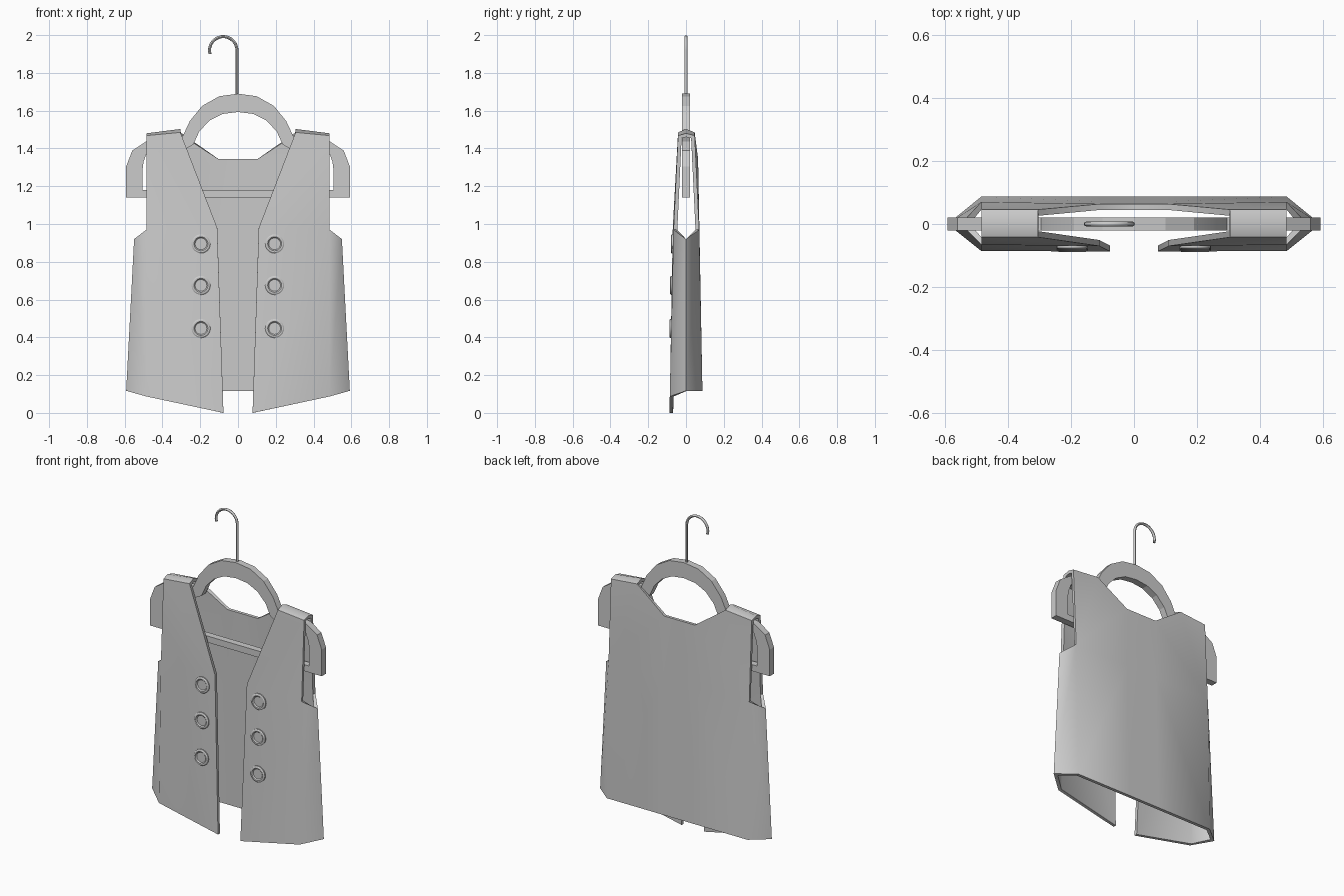
import bpy, bmesh, math
from mathutils import Vector, Matrix

cube = bpy.data.objects.get("Cube")
if cube:
    bpy.data.objects.remove(cube, do_unlink=True)

grey = bpy.data.materials.new("plain grey")
grey.use_nodes = True
grey.diffuse_color = (0.6, 0.6, 0.6, 1)
grey.node_tree.nodes["Principled BSDF"].inputs["Base Color"].default_value = (0.6, 0.6, 0.6, 1)


def add(name, data):
    obj = bpy.data.objects.new(name, data)
    bpy.context.collection.objects.link(obj)
    data.materials.append(grey)
    return obj


def sheet(name, faces, thickness, offset, front_first):
    """Half sheet of named points, mirrored across x and thickened."""
    bm = bmesh.new()
    for f in faces:
        bm.faces.new([bm.verts.new(p) for p in f])
    bmesh.ops.remove_doubles(bm, verts=bm.verts, dist=0.0005)
    bmesh.ops.recalc_face_normals(bm, faces=bm.faces)
    bm.faces.ensure_lookup_table()
    bm.normal_update()
    if front_first and bm.faces[0].normal.y > 0:
        bmesh.ops.reverse_faces(bm, faces=bm.faces)
    mesh = bpy.data.meshes.new(name)
    bm.to_mesh(mesh)
    bm.free()
    obj = add(name, mesh)
    mirror = obj.modifiers.new("mirror", 'MIRROR')
    mirror.use_clip = True
    solid = obj.modifiers.new("thickness", 'SOLIDIFY')
    solid.thickness = thickness
    solid.offset = offset
    solid.use_even_offset = True
    return obj


def finish(obj, angle):
    bpy.ops.object.select_all(action='DESELECT')
    obj.select_set(True)
    bpy.context.view_layer.objects.active = obj
    bpy.ops.object.convert(target='MESH')
    bpy.ops.object.shade_smooth_by_angle(angle=math.radians(angle))


# Vest: one half as a folded sheet
hem_in, hem_out, hem_side = (0.077, -0.087, 0), (0.485, -0.086, 0.087), (0.592, 0, 0.117)
lapel, arm_front, arm_side = (0.11, -0.07, 0.98), (0.485, -0.066, 0.97), (0.55, 0, 0.92)
neck_front, tip_front = (0.305, -0.042, 1.485), (0.485, -0.042, 1.468)
neck_top, tip_top = (0.305, 0, 1.503), (0.485, 0, 1.48)
neck_back, tip_back = (0.305, 0.046, 1.485), (0.485, 0.046, 1.468)
nape, nape_mid = (0.105, 0.064, 1.345), (0, 0.064, 1.345)
arm_back, back_in, back_mid = (0.485, 0.07, 0.97), (0.105, 0.071, 0.97), (0, 0.071, 0.97)
low_out, low_in, low_mid = (0.485, 0.087, 0.117), (0.105, 0.087, 0.117), (0, 0.087, 0.117)
vest = sheet("vest", [
    (hem_in, hem_out, arm_front, lapel),
    (hem_out, hem_side, arm_side, arm_front),
    (lapel, arm_front, tip_front, neck_front),
    (neck_front, tip_front, tip_top, neck_top),
    (neck_top, tip_top, tip_back, neck_back),
    (neck_back, tip_back, arm_back),
    (nape, neck_back, arm_back, back_in),
    (nape_mid, nape, back_in, back_mid),
    (back_mid, back_in, low_in, low_mid),
    (back_in, arm_back, low_out, low_in),
    (arm_back, arm_side, hem_side, low_out),
], 0.019, -1, True)
finish(vest, 45)

# Hanger body: outer and inner outline pairs, from the top round to the cross bar
pairs = [
    ((0, 1.69), (0, 1.593)), ((0.1, 1.676), (0.08, 1.583)),
    ((0.19, 1.625), (0.15, 1.548)), ((0.255, 1.545), (0.205, 1.49)),
    ((0.295, 1.46), (0.237, 1.42)), ((0.36, 1.45), (0.3, 1.385)),
    ((0.485, 1.438), (0.48, 1.385)), ((0.56, 1.388), (0.5, 1.33)),
    ((0.592, 1.305), (0.505, 1.29)), ((0.592, 1.14), (0.505, 1.18)),
    ((0, 1.14), (0, 1.18)),
]
at = lambda p: (p[0], 0, p[1])
strips = [tuple(map(at, (o1, o2, i2, i1))) for (o1, i1), (o2, i2) in zip(pairs, pairs[1:])]
finish(sheet("hanger", strips, 0.042, 0, False), 15)

# Wire hook
points = [(-0.005, 0, 1.67)]
for i in range(15):
    a = math.radians(195 * i / 14)
    points.append((-0.078 + 0.073 * math.cos(a), 0, 1.919 + 0.073 * math.sin(a)))
wire = bpy.data.curves.new("hook", 'CURVE')
wire.dimensions = '3D'
wire.bevel_depth = 0.008
wire.bevel_resolution = 2
wire.use_fill_caps = True
spline = wire.splines.new('POLY')
spline.points.add(len(points) - 1)
for sp, p in zip(spline.points, points):
    sp.co = (*p, 1)
finish(add("hook", wire), 45)


# Buttons: lathed discs with a raised rim
def button(name, x, z):
    profile = [(0.05, -0.006), (0.05, 0.005), (0.044, 0.009), (0.037, 0.009), (0.031, 0.003)]
    bm = bmesh.new()
    n = 24
    rings = []
    for r, h in profile:
        rings.append([bm.verts.new((r * math.cos(math.tau * k / n), -h,
                                    r * math.sin(math.tau * k / n))) for k in range(n)])
    for lo, hi in zip(rings, rings[1:]):
        for k in range(n):
            bm.faces.new((lo[k], lo[(k + 1) % n], hi[(k + 1) % n], hi[k]))
    bm.faces.new(rings[-1])
    bm.faces.new(rings[0])
    bmesh.ops.recalc_face_normals(bm, faces=bm.faces)
    mesh = bpy.data.meshes.new(name)
    bm.to_mesh(mesh)
    bm.free()
    obj = add(name, mesh)
    obj.location = (x, -0.087 + 0.0174 * z, z)
    finish(obj, 30)


for side, x in (("left", 0.194), ("right", -0.196)):
    for level, z in (("top", 0.895), ("middle", 0.675), ("bottom", 0.447)):
        button(f"{side}_{level}_button", x, z)
